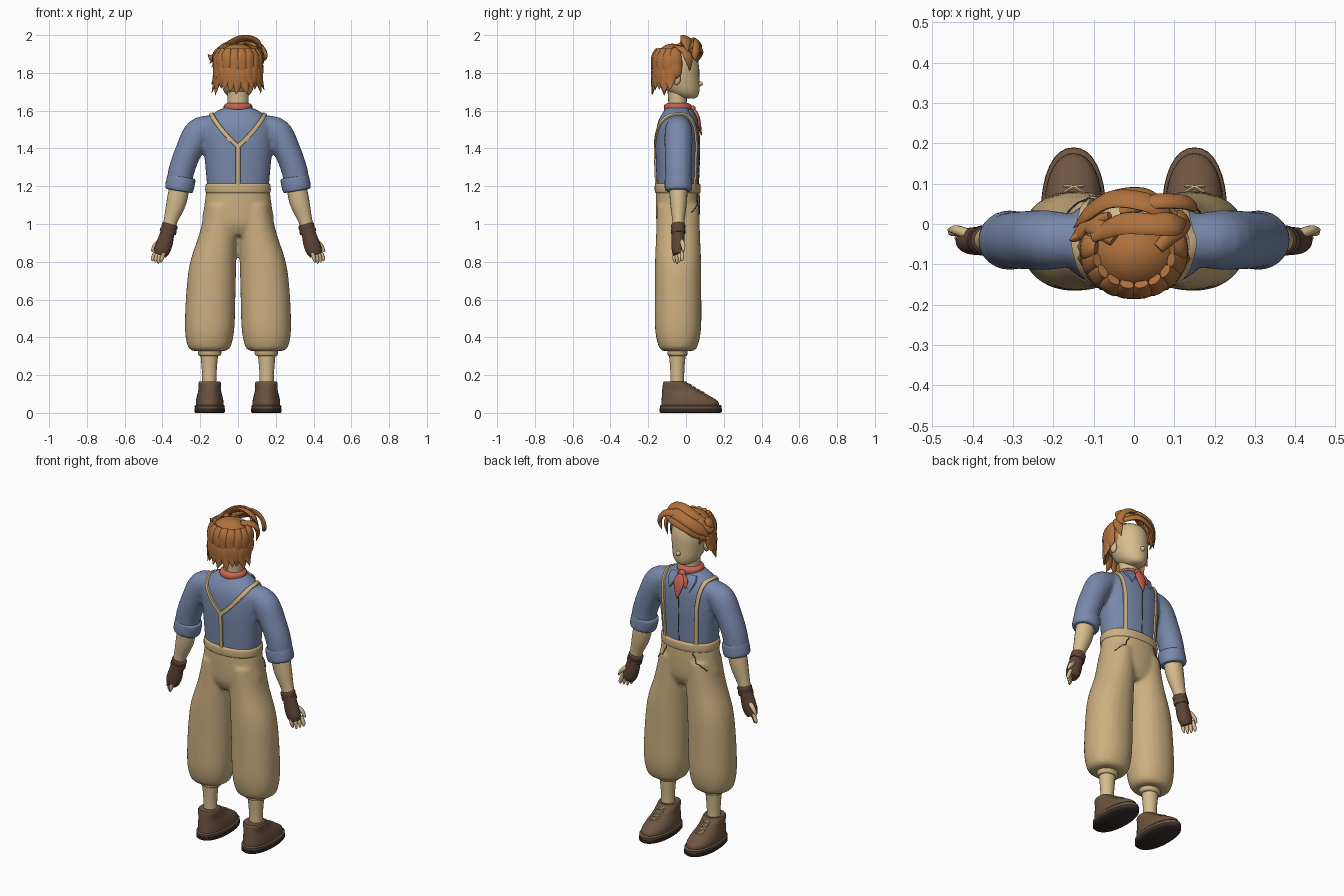
import bpy, bmesh, math, random
from mathutils import Vector

random.seed(4)
cube = bpy.data.objects.get("Cube")
if cube:
    bpy.data.objects.remove(cube)


def material(name, *rgb):
    m = bpy.data.materials.new(name)
    m.use_nodes = True
    m.diffuse_color = (*rgb, 1)
    m.node_tree.nodes["Principled BSDF"].inputs["Base Color"].default_value = (*rgb, 1)
    return m


SKIN = material("warm skin", .68, .51, .27)
CLOTH = material("tan cloth", .60, .43, .215)
STRAP = material("pale strap", .65, .47, .24)
SHIRT = material("dusty blue", .19, .25, .41)
HAIR = material("copper hair", .43, .165, .045)
SHOE = material("brown leather", .155, .09, .053)
SOLE = material("dark rubber", .035, .026, .023)
GLOVE = material("dark leather", .115, .06, .037)
SCARF = material("coral red", .58, .125, .08)
SEAM = material("dark seam", .05, .05, .06)
FAR = Vector((0, -1000, 0))
UP = Vector((0, 0, 1))


def spline(rows, steps):
    """Smooth curve through rows of (x, y, z, half width, half thickness)."""
    out = []
    for i in range(len(rows) - 1):
        a, b, c, d = (rows[min(max(i + k, 0), len(rows) - 1)] for k in (-1, 0, 1, 2))
        for s in range(steps):
            t = s / steps
            out.append([q + .5 * t * (r - p + t * (2*p - 5*q + 4*r - w + t * (3*(q - r) + w - p)))
                        for p, q, r, w in zip(a, b, c, d)])
    return out + [list(rows[-1])]


def sweep(bm, rows, flat=False, centre=FAR, on=None, steps=4, sides=20, power=2):
    """Skin a tube of oval rings; 'on' lays it against another object's surface."""
    rows = spline(rows, steps)
    pts, normals = [Vector(r[:3]) for r in rows], []
    for i, p in enumerate(pts):
        n = p - centre
        if on:
            _, spot, n, _ = on.closest_point_on_mesh(p)
            pts[i] = spot + n * .002
        normals.append(n.normalized())
    rings = []
    for i, (p, n) in enumerate(zip(pts, normals)):
        t = UP if flat else (pts[min(i + 1, len(pts) - 1)] - pts[max(i - 1, 0)]).normalized()
        n = (n - t * n.dot(t)).normalized()
        b = t.cross(n)
        w, h = (max(v, .0008) for v in rows[i][3:])
        ring = []
        for k in range(sides):
            c, s = math.cos(math.tau * k / sides), math.sin(math.tau * k / sides)
            c, s = (math.copysign(abs(v) ** (2 / power), v) for v in (c, s))
            ring.append(bm.verts.new(p + b * (w * c) + n * (h * s)))
        rings.append(ring)
    faces = [bm.faces.new(rings[0]), bm.faces.new(rings[-1])]
    for r0, r1 in zip(rings, rings[1:]):
        faces += [bm.faces.new((r0[k - 1], r0[k], r1[k], r1[k - 1])) for k in range(sides)]
    bmesh.ops.recalc_face_normals(bm, faces=faces)


def blob(bm, centre, size):
    verts = bmesh.ops.create_uvsphere(bm, u_segments=24, v_segments=16, radius=1)["verts"]
    bmesh.ops.scale(bm, vec=size, verts=verts)
    bmesh.ops.translate(bm, vec=centre, verts=verts)


def finish(name, bm, mat, pair=False, fuse=False):
    mesh = bpy.data.meshes.new(name)
    bm.to_mesh(mesh)
    bm.free()
    obj = bpy.data.objects.new(name, mesh)
    bpy.context.collection.objects.link(obj)
    mesh.materials.append(mat)
    bpy.ops.object.select_all(action="DESELECT")
    obj.select_set(True)
    bpy.context.view_layer.objects.active = obj
    bpy.ops.object.shade_smooth_by_angle(angle=math.radians(50))
    if pair or fuse:
        obj.modifiers.new("mirror", "MIRROR").use_mirror_merge = False
    if fuse:
        remesh = obj.modifiers.new("fuse", "REMESH")
        remesh.mode, remesh.voxel_size, remesh.use_smooth_shade = "VOXEL", .011, True
        obj.modifiers.new("soften", "SMOOTH").iterations = 4
    return obj


def part(name, mat, *paths, pair=False, fuse=False, **options):
    bm = bmesh.new()
    for rows in paths:
        sweep(bm, rows, **options)
    return finish(name, bm, mat, pair, fuse)


def levels(x, y, *rows):
    return [(x, y, *r) for r in rows]


def ribbon(width, thick, *points):
    return [(*p, width, thick) for p in points]


def taper(points, width, thick=.012):
    """Lock of hair: full in the middle, fine at its tip."""
    last = len(points) - 1
    return [(*p, width * (.03 if i == last else .6 if i == 0 else 1),
             thick * (.1 if i == last else 1)) for i, p in enumerate(points)]


# Shoes, soles and laces
sole = levels(.15, .025, (0, .076, .158), (.006, .081, .165), (.022, .081, .165))
part("shoe_soles", SOLE, sole, pair=True, flat=True, steps=1, sides=32, power=2.2)
welt = levels(.15, .025, (.02, .078, .162), (.036, .08, .164), (.042, .074, .158))
part("shoe_welts", SHOE, welt, pair=True, flat=True, steps=1, sides=32, power=2.2)
shoes = part("shoes", SHOE, [(.15, .022, .03, .073, .153), (.15, .02, .06, .073, .15),
             (.15, 0, .088, .068, .128), (.15, -.03, .12, .06, .096),
             (.15, -.055, .155, .06, .067), (.15, -.058, .166, .055, .06)],
             pair=True, flat=True, sides=32, power=2.2)
laces = [ribbon(.004, .004, (.15 - s * .025, .02 + .02 * i, .16 - .015 * i),
                (.15, .035 + .02 * i, .16 - .015 * i),
                (.15 + s * .025, .035 + .02 * i, .15 - .015 * i))
         for i in range(4) for s in (-1, 1)]
bpy.context.view_layer.update()
graph = bpy.context.evaluated_depsgraph_get()
part("shoe_laces", STRAP, *laces, pair=True, on=shoes.evaluated_get(graph), sides=6)

# Shins, trouser cuffs and full trousers
part("shins", SKIN, levels(.152, -.046, (.13, .038, .036), (.22, .039, .037), (.32, .048, .045)),
     pair=True, flat=True)
part("trouser_cuffs", CLOTH, levels(.15, -.045, (.302, .052, .046), (.308, .06, .052),
     (.328, .062, .054), (.345, .06, .05)), pair=True, flat=True)
leg = [(.152, -.042, .328, .085, .08), (.152, -.042, .352, .114, .103), (.15, -.042, .45, .131, .122),
       (.143, -.042, .65, .13, .123), (.131, -.042, .8, .122, .122), (.104, -.042, .95, .1, .116),
       (.09, -.042, 1.1, .08, .112)]
hips = levels(0, -.043, (.94, .1, .085), (1, .185, .112), (1.1, .178, .117), (1.19, .166, .115))
trousers = part("trousers", CLOTH, leg, hips, fuse=True, flat=True, sides=32, power=2.15)
part("waistband", CLOTH, levels(0, -.044, (1.163, .167, .115), (1.172, .173, .121),
     (1.205, .172, .121), (1.215, .164, .114)), flat=True, sides=40, power=2.2)

# Shirt body with sleeves
body = levels(0, -.045, (1.18, .162, .108), (1.25, .168, .112), (1.4, .181, .117), (1.5, .183, .112),
              (1.55, .165, .1), (1.59, .125, .078), (1.62, .066, .06))
bm = bmesh.new()
sweep(bm, body, flat=True, sides=32, power=2.3)
sweep(bm, levels(.13, -.04, (1.53, .05, .06))
      + [(.205, -.04, 1.485, .078, .073), (.262, -.04, 1.385, .071, .073),
         (.3, -.04, 1.28, .069, .07), (.312, -.04, 1.2, .068, .068)], sides=28)
shirt = finish("shirt", bm, SHIRT, fuse=True)
part("sleeve_cuffs", SHIRT, [(.298, -.04, 1.25, .068, .066), (.3, -.04, 1.24, .076, .072),
     (.312, -.04, 1.185, .075, .072), (.314, -.04, 1.175, .062, .06)], pair=True, sides=28)

# Surface details laid on the cloth
bpy.context.view_layer.update()
graph = bpy.context.evaluated_depsgraph_get()
on_shirt, on_trousers = shirt.evaluated_get(graph), trousers.evaluated_get(graph)
shoulder = ribbon(.012, .007, (0, -.17, 1.41), (.07, -.16, 1.48), (.135, -.12, 1.565),
                  (.152, -.05, 1.6), (.135, .03, 1.57), (.122, .08, 1.45), (.115, .08, 1.2))
part("shoulder_straps", STRAP, shoulder, pair=True, on=on_shirt, steps=8, sides=8, power=4)
part("back_strap", STRAP, ribbon(.012, .007, (0, -.17, 1.42), (0, -.17, 1.3), (0, -.17, 1.19)),
     on=on_shirt, sides=8, power=4)
part("shirt_placket", SEAM, ribbon(.003, .002, (0, .09, 1.56), (0, .09, 1.4), (0, .09, 1.2)),
     on=on_shirt, sides=6)
part("pocket_seams", SEAM, ribbon(.003, .002, (.09, .08, 1.16), (.12, .08, 1.12), (.165, .03, 1.06)),
     pair=True, on=on_trousers, sides=6)
part("shirt_collar", SHIRT, [(.055, .02, 1.605, .03, .008), (.06, .045, 1.575, .032, .009),
     (.066, .075, 1.52, .001, .005)], pair=True, on=on_shirt, sides=8, power=4)

# Neck scarf with knot and tail
bm = bmesh.new()
sweep(bm, levels(0, -.044, (1.603, .066, .064), (1.61, .075, .073), (1.63, .074, .071),
      (1.64, .058, .055)), flat=True, sides=28)
blob(bm, (0, .035, 1.61), (.022, .016, .018))
sweep(bm, [(0, .038, 1.61, .012, .01), (.004, .062, 1.56, .034, .012), (.003, .082, 1.47, .002, .003)])
sweep(bm, [(0, .036, 1.61, .01, .008), (-.03, .052, 1.575, .02, .008), (-.04, .064, 1.535, .002, .003)])
finish("neck_scarf", bm, SCARF)

# Forearms, gloves and fingers
part("forearms", SKIN, [(.306, -.04, 1.22, .052, .05), (.325, -.04, 1.12, .053, .045),
     (.356, -.04, 1.02, .037, .033), (.375, -.042, .95, .033, .03)], pair=True)
part("gloves", GLOVE, [(.358, -.041, 1, .038, .034), (.361, -.041, .99, .043, .038),
     (.374, -.042, .95, .038, .034), (.388, -.042, .9, .043, .035), (.402, -.042, .86, .042, .033),
     (.412, -.042, .835, .032, .026)], pair=True)
part("glove_straps", GLOVE, [(.367, -.041, .972, .044, .038), (.372, -.041, .952, .044, .038)],
     pair=True)
fingers = [[(.392 + .014 * i, -.062 + .014 * i, .86, .01, .01),
            (.402 + .016 * i, -.062 + .014 * i, .82, .011, .01),
            (.408 + .015 * i, -.06 + .012 * i, .79 + .007 * abs(i - 1), .004, .004)] for i in range(4)]
thumb = [(.412, -.025, .91, .013, .013), (.44, -.015, .885, .012, .012), (.458, -.015, .855, .005, .005)]
part("fingers", SKIN, *fingers, thumb, pair=True, sides=10)

# Head, neck, nose and ears
bm = bmesh.new()
sweep(bm, levels(0, -.045, (1.6, .055, .05), (1.65, .055, .049), (1.73, .058, .055)), flat=True)
sweep(bm, [(0, .015, 1.664, .028, .03), (0, .002, 1.675, .052, .06), (0, -.015, 1.705, .076, .086),
           (0, -.035, 1.76, .092, .106), (0, -.042, 1.84, .1, .11), (0, -.048, 1.9, .086, .094),
           (0, -.055, 1.94, .03, .04)], flat=True, sides=32)
blob(bm, (0, .07, 1.742), (.013, .019, .014))
for side in (-1, 1):
    blob(bm, (side * .104, -.05, 1.77), (.015, .022, .034))
finish("head", bm, SKIN)

# Hair: a cap, two rows of hanging locks, and a swept quiff
CROWN = Vector((0, -.07, 1.83))
bm = bmesh.new()
blob(bm, (0, -.072, 1.84), (.118, .1, .115))
for count, top, tip, out in ((13, 1.88, 1.69, 1.1), (10, 1.925, 1.765, 1.08)):
    for i in range(count):
        a = math.radians(172 + 196 * i / (count - 1))
        x, y = .118 * math.cos(a), .1 * math.sin(a)
        end = tip + random.uniform(-.012, .03) + (.05 if i in (0, count - 1) else 0)
        bend = random.uniform(-.015, .015)
        middle = (top + end) / 2
        sweep(bm, taper([(x * .8, y * .8 - .07, top), (x * 1.02, y * 1.02 - .07, middle + .03),
              (x * 1.03, y * 1.03 - .07, middle - .03), (x * out + bend, y * out - .07, end)], .03),
              centre=CROWN, sides=10)
quiff = [
    ([(.1, 0, 1.93), (.04, .05, 1.965), (-.05, .062, 1.945), (-.11, .03, 1.9), (-.15, -.01, 1.85)], .03),
    ([(.1, .02, 1.91), (.03, .07, 1.93), (-.05, .068, 1.905), (-.1, .035, 1.87), (-.14, 0, 1.83)], .026),
    ([(-.03, .03, 1.93), (.05, .055, 1.965), (.115, .055, 1.94), (.14, .05, 1.89), (.115, .065, 1.855)], .022),
    ([(-.1, -.03, 1.92), (-.03, 0, 1.965), (.04, 0, 1.985), (.1, 0, 1.965), (.13, .01, 1.91)], .03),
    ([(.06, -.06, 1.935), (.11, -.01, 1.92), (.122, .015, 1.87), (.108, .02, 1.81)], .025),
    ([(-.05, -.04, 1.945), (-.1, 0, 1.915), (-.118, .01, 1.86), (-.1, .015, 1.8)], .027),
    ([(-.06, .02, 1.93), (-.115, .0, 1.9), (-.14, -.03, 1.88), (-.16, -.04, 1.9)], .018),
]
for points, width in quiff:
    sweep(bm, taper(points, width), centre=CROWN, sides=12, steps=6)
finish("hair", bm, HAIR)
